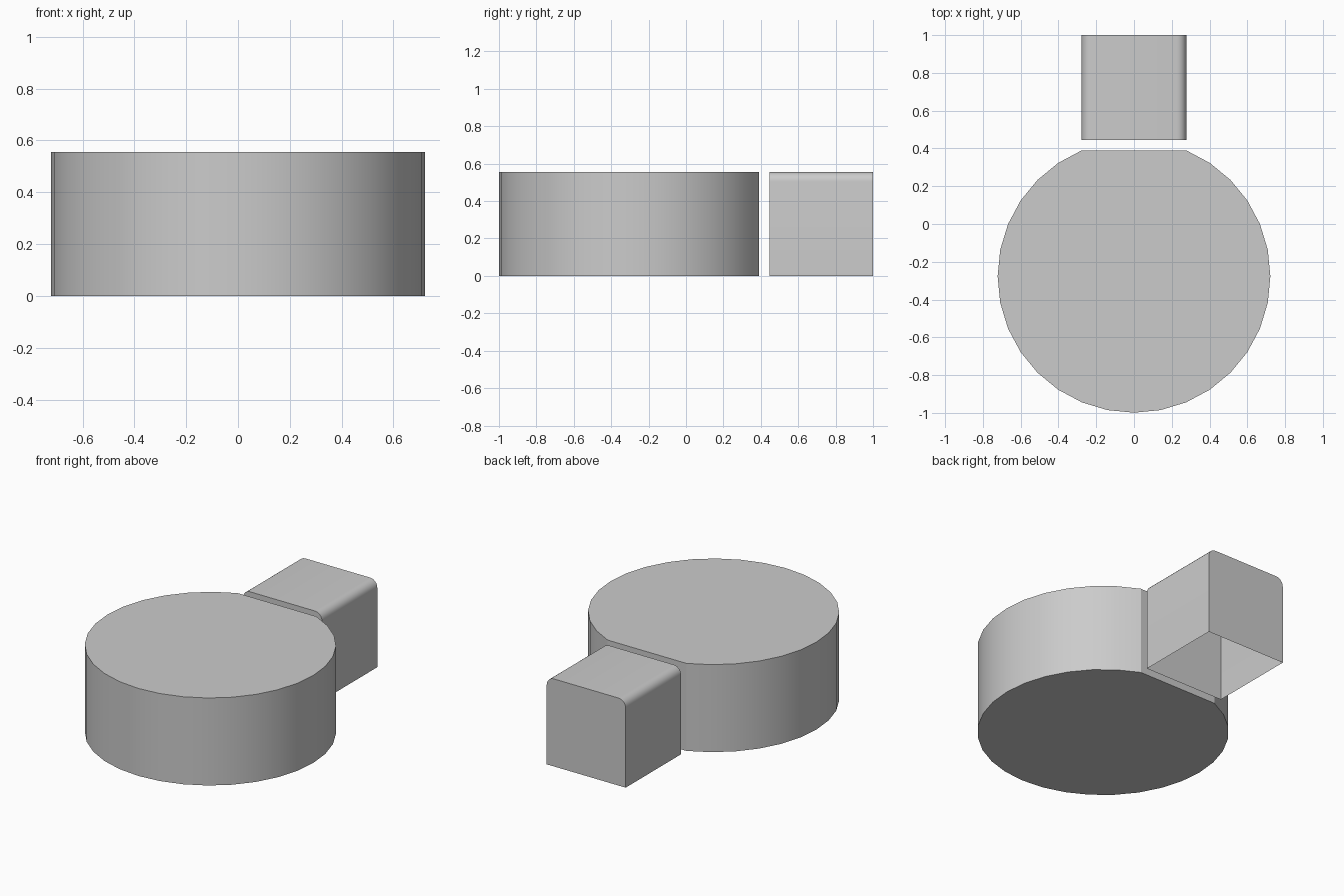
import bpy, math
from mathutils import Vector

if "Cube" in bpy.data.objects:
    bpy.data.objects.remove(bpy.data.objects["Cube"])

HEIGHT = 0.555
RADIUS = 0.722
CENTRE_Y = -0.277
HALF = 0.277      # half width of the block and of the flat on the drum


def prism(name, profile, offset, open_sides=()):
    """Extrude a closed profile along offset, skipping the listed side faces."""
    n = len(profile)
    verts = [Vector(p) for p in profile]
    verts += [v + Vector(offset) for v in verts]
    faces = [tuple(reversed(range(n))), tuple(range(n, 2 * n))]
    faces += [(i, (i + 1) % n, (i + 1) % n + n, i + n)
              for i in range(n) if i not in open_sides]
    mesh = bpy.data.meshes.new(name)
    mesh.from_pydata(verts, [], faces)
    obj = bpy.data.objects.new(name, mesh)
    bpy.context.collection.objects.link(obj)
    bpy.ops.object.select_all(action='DESELECT')
    obj.select_set(True)
    bpy.context.view_layer.objects.active = obj
    bpy.ops.object.shade_smooth_by_angle(angle=math.radians(20))
    return obj


# Round drum: 32 sides, with four of them cut to one flat at the back
angles = [math.pi / 2 + i * math.tau / 32 for i in range(2, 31)]
prism("round_drum",
      [(RADIUS * math.cos(a), CENTRE_Y + RADIUS * math.sin(a), 0) for a in angles],
      (0, 0, HEIGHT))

# Block behind the flat: hollow, open underneath, rounded along both top sides
r, steps = 0.05, 6
arc = [(HALF - r + r * math.cos(i * math.pi / 2 / steps),
        HEIGHT - r + r * math.sin(i * math.pi / 2 / steps)) for i in range(steps + 1)]
right = [(HALF, 0)] + arc
outline = right + [(-x, z) for x, z in reversed(right)]
# Profile runs from bottom right over the top; the closing side is the open floor
prism("rear_block", [(x, 1.0, z) for x, z in outline],
      (0, 0.446 - 1.0, 0), open_sides=(len(outline) - 1,))
